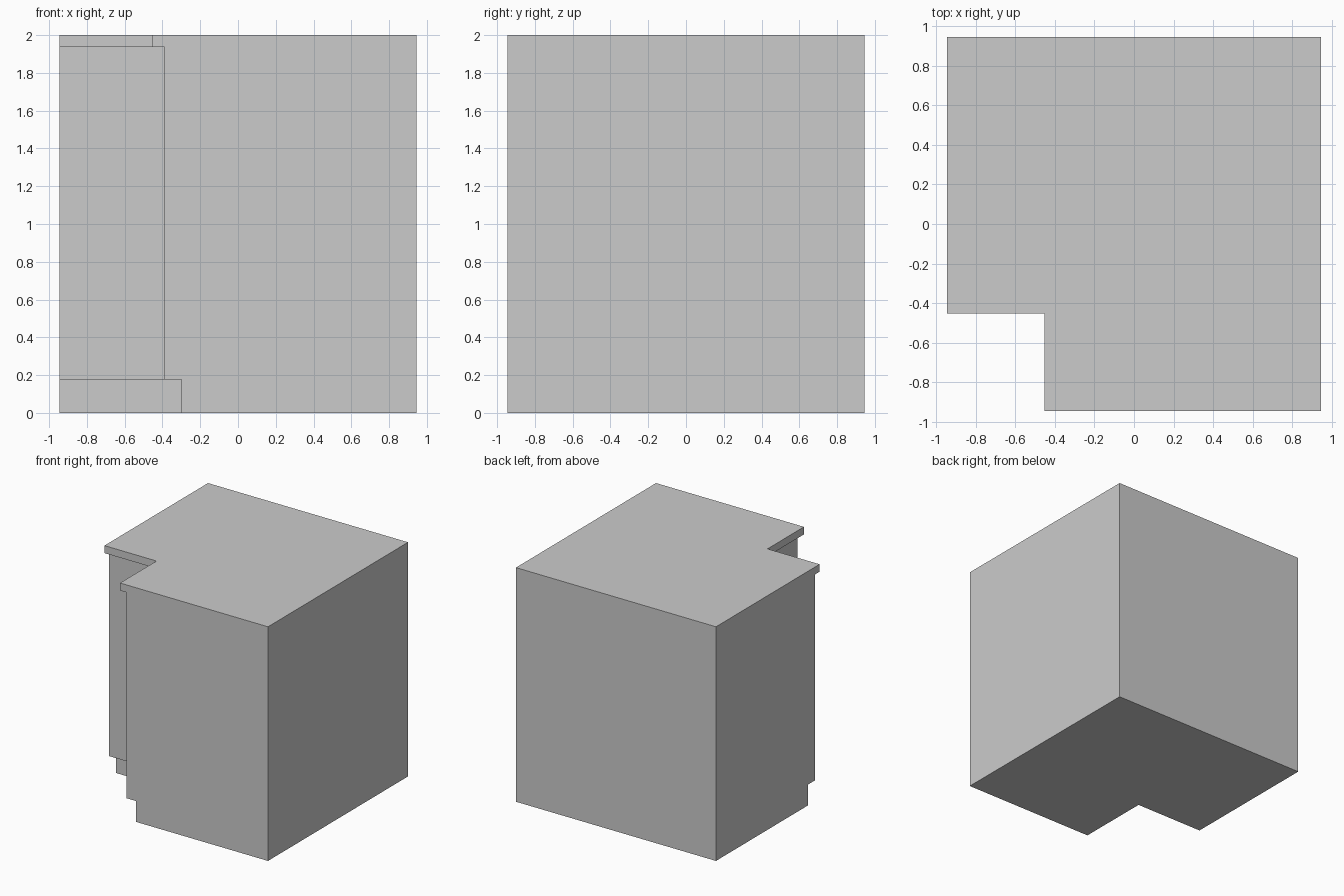
import bpy, bmesh

if "Cube" in bpy.data.objects:
    bpy.data.objects.remove(bpy.data.objects["Cube"])

E = 0.945   # half width of the cabinet
H = 2.0     # height

# Stepped front profile (setback, z): worktop edge, door face, toe kick
profile = [(-0.453, H), (-0.453, 1.936), (-0.39, 1.936),
           (-0.39, 0.178), (-0.30, 0.178), (-0.30, 0)]

bm = bmesh.new()


def vert(x, y, z):
    return bm.verts.new((x, y, z))


# Sweep the profile along the L-shaped inner front, mitred at the corner
left = [vert(-E, d, z) for d, z in profile]
corner = [vert(d, d, z) for d, z in profile]
front = [vert(d, -E, z) for d, z in profile]
for a, b in ((left, corner), (corner, front)):
    for i in range(len(profile) - 1):
        bm.faces.new((a[i], a[i + 1], b[i + 1], b[i]))

# Outer corners, top and bottom: front right, back right, back left
top = [vert(x, y, H) for x, y in ((E, -E), (E, E), (-E, E))]
low = [vert(x, y, 0) for x, y in ((E, -E), (E, E), (-E, E))]

# Right and back walls
for i in range(2):
    bm.faces.new((top[i], low[i], low[i + 1], top[i + 1]))

# Stepped end panels, worktop and base
bm.faces.new(front + [low[0], top[0]])
bm.faces.new(left + [low[2], top[2]])
bm.faces.new([left[0], corner[0], front[0]] + top)
bm.faces.new([left[-1], corner[-1], front[-1]] + low)
bmesh.ops.recalc_face_normals(bm, faces=bm.faces)

mesh = bpy.data.meshes.new("corner_cabinet")
bm.to_mesh(mesh)
bm.free()
cabinet = bpy.data.objects.new("corner_cabinet", mesh)
bpy.context.collection.objects.link(cabinet)
